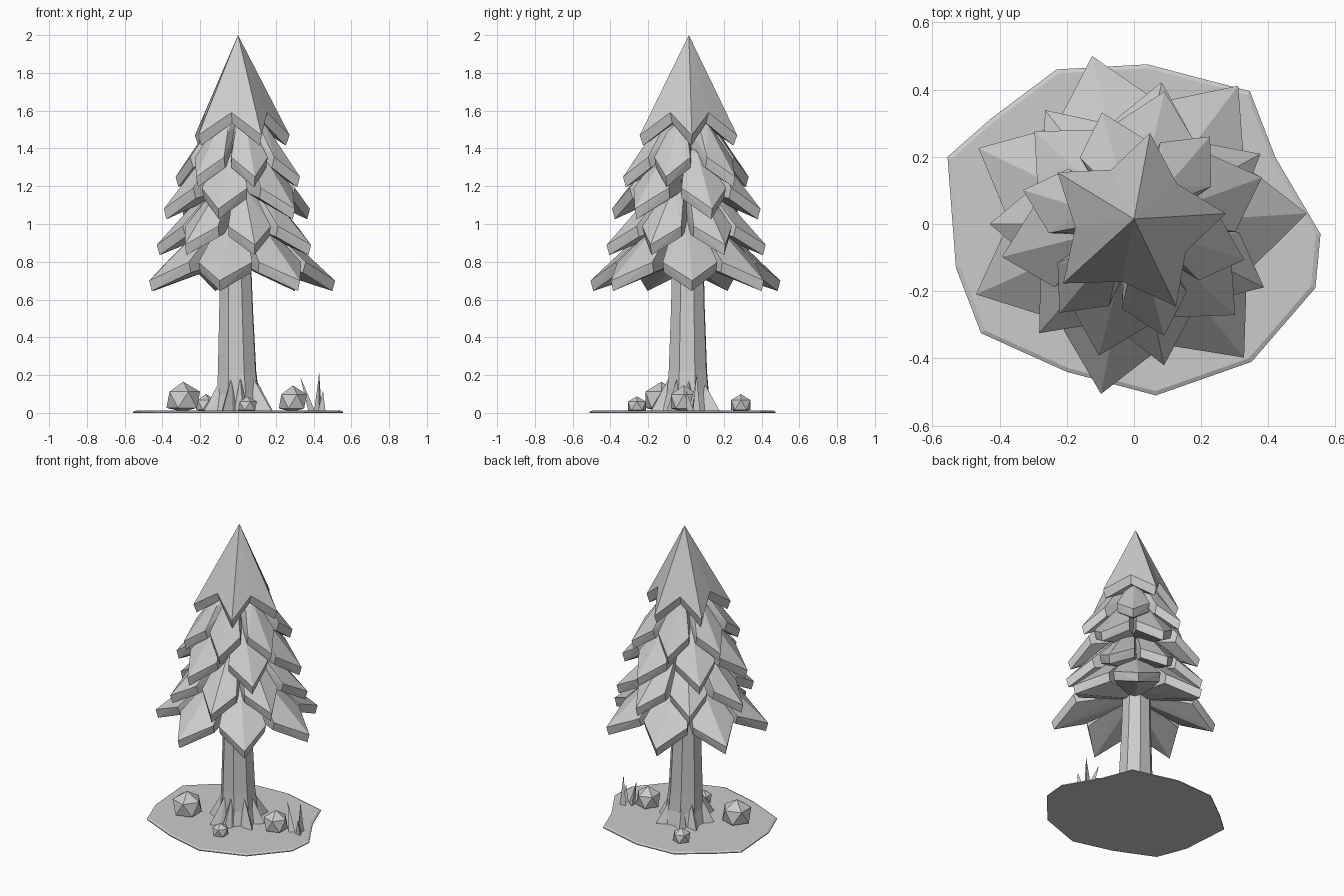
import bpy, bmesh, math
from mathutils import Vector

cube = bpy.data.objects.get("Cube")
if cube:
    bpy.data.objects.remove(cube, do_unlink=True)

grey = bpy.data.materials.new("plain_grey")
grey.use_nodes = True
grey.diffuse_color = (0.6, 0.6, 0.6, 1)
grey.node_tree.nodes["Principled BSDF"].inputs["Base Color"].default_value = (0.6, 0.6, 0.6, 1)


def finish(name, bm):
    bmesh.ops.recalc_face_normals(bm, faces=bm.faces)
    mesh = bpy.data.meshes.new(name)
    bm.to_mesh(mesh)
    bm.free()
    mesh.materials.append(grey)
    obj = bpy.data.objects.new(name, mesh)
    bpy.context.collection.objects.link(obj)
    return obj


def polar(deg, r, z, side=0.0):
    a = math.radians(deg)
    return Vector((r * math.cos(a) - side * math.sin(a), r * math.sin(a) + side * math.cos(a), z))


def hull(name, points):
    bm = bmesh.new()
    for p in points:
        bm.verts.new(p)
    res = bmesh.ops.convex_hull(bm, input=bm.verts)
    loose = {g for g in res["geom_interior"] + res["geom_unused"] if isinstance(g, bmesh.types.BMVert)}
    bmesh.ops.delete(bm, geom=list(loose), context="VERTS")
    return finish(name, bm)


def loft(name, rings):
    """Closed solid through rings of equal point count."""
    bm = bmesh.new()
    rows = [[bm.verts.new(p) for p in ring] for ring in rings]
    n = len(rows[0])
    for low, high in zip(rows, rows[1:]):
        for i in range(n):
            j = (i + 1) % n
            bm.faces.new((low[i], low[j], high[j], high[i]))
    bm.faces.new(rows[0][::-1])
    bm.faces.new(rows[-1])
    return finish(name, bm)


# Ground plate: uneven outline with a bevelled rim
outline = [(-.555, .2), (-.43, .31), (-.23, .46), (.04, .475), (.345, .395), (.42, .2), (.555, -.03),
           (.54, -.19), (.35, -.41), (.065, -.51), (-.2, -.44), (-.455, -.325), (-.53, -.13)]
loft("ground_plate", [[Vector((x * s, y * s, z)) for x, y in outline]
                      for s, z in ((1, 0), (1, .006), (.975, .012))])

# Trunk: eight sides, flared foot
loft("trunk", [[polar(45 * i + 20, r, z) + Vector((dx, .01, 0)) for i in range(8)]
               for r, z, dx in ((.145, .0, 0), (.118, .1, 0), (.108, .22, -.005),
                                (.095, .55, -.01), (.088, .85, -.015), (.07, 1.55, 0))])

# Roots
for i in range(8):
    a = 45 * i + 8 + 7 * (i % 3)
    reach = .185 + .02 * (i % 2)
    hull(f"root_{i + 1}", [polar(a, .09, .19), polar(a, reach, .012), polar(a, .145, .08)]
         + [polar(a, r, .005, s * w) for r, w in ((.08, .045), (.15, .032)) for s in (-1, 1)])


# Branch: thick drooping wedge with a ridge on top and a bluff rim
def branch(name, deg, reach, tip_z, bend_r, bend_z, half):
    wide_r = reach * .68
    ridge_z = tip_z + (bend_z - tip_z) * (reach - wide_r) / (reach - bend_r)
    pts = [polar(deg, reach, tip_z), polar(deg, reach - .015, tip_z - .055),
           polar(deg, bend_r, bend_z), polar(deg, .04, bend_z + .05),
           polar(deg, .06, tip_z + .09)]
    for s in (-1, 1):
        pts += [polar(deg, wide_r, ridge_z - .055, s * half),
                polar(deg, wide_r - .015, ridge_z - .11, s * half * .95),
                polar(deg, bend_r, bend_z - .04, s * half * .55),
                polar(deg, .05, bend_z - .02, s * .04),
                polar(deg, .08, tip_z + .1, s * .06)]
    hull(name, pts)


tiers = [
    ("lowest", (3.5, 53, 104, 154, 204, 259, 309.5), .515, .70, .17, 1.02, .145),
    ("lower", (29, 79, 128, 180, 229, 282, 334), .43, .89, .16, 1.19, .115),
    ("middle", (20, 77, 137, 194, 255, 318), .405, 1.08, .17, 1.38, .125),
    ("upper", (49, 106, 163, 230, 285, 342), .345, 1.25, .15, 1.53, .10),
]
for tier, angles, *shape in tiers:
    for i, deg in enumerate(angles):
        branch(f"{tier}_branch_{i + 1}", deg, *shape)

# Crown: five-pointed star cone with a rim and a hollowed underside
tips = [6.5, 80, 146, 220, 297]
rim = []
for a, b in zip(tips, tips[1:] + [tips[0] + 360]):
    rim += [(a, .275, 1.47), ((a + b) / 2, .175, 1.59)]
bm = bmesh.new()
apex, core = bm.verts.new((0, .015, 2)), bm.verts.new((0, .01, 1.58))
top = [bm.verts.new(polar(a, r, z)) for a, r, z in rim]
low = [bm.verts.new(polar(a, r - .02, z - .055)) for a, r, z in rim]
for i in range(len(rim)):
    j = (i + 1) % len(rim)
    bm.faces.new((apex, top[i], top[j]))
    bm.faces.new((top[i], low[i], low[j], top[j]))
    bm.faces.new((core, low[j], low[i]))
finish("crown", bm)

# Rocks
rocks = [(-.29, -.13, .1, .165), (.29, -.01, .083, .145), (.05, -.26, .056, .088), (-.17, .29, .06, .1)]
for i, (x, y, r, h) in enumerate(rocks):
    bm = bmesh.new()
    bmesh.ops.create_icosphere(bm, subdivisions=1, radius=1)
    for v in bm.verts:
        v.co = Vector((x + v.co.x * r, y + v.co.y * r, max(.006, h * (.42 + .58 * v.co.z))))
    finish(f"rock_{i + 1}", bm)

# Grass blades
blades = [((.385, .03), (.33, .06, .19)), ((.425, .06), (.43, .055, .21)), ((.445, .02), (.45, 0, .12))]
for i, ((x, y), tip) in enumerate(blades):
    hull(f"grass_blade_{i + 1}", [Vector(tip)] + [Vector((x, y, .006)) + polar(120 * k + 40 * i, .024, 0)
                                                  for k in range(3)])
